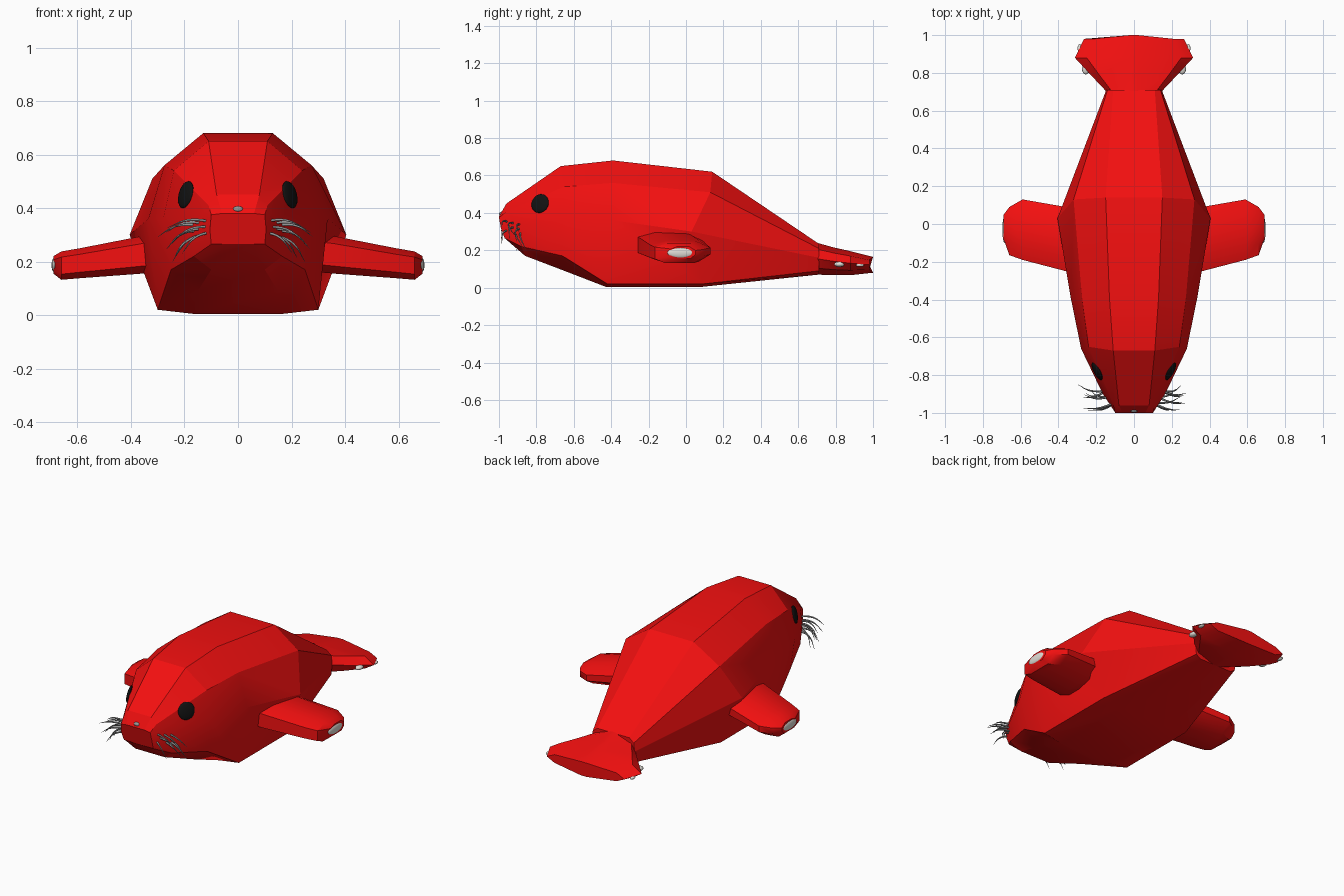
import bpy, bmesh, random
from mathutils import Vector
from mathutils.bvhtree import BVHTree
from math import radians

if "Cube" in bpy.data.objects:
    bpy.data.objects.remove(bpy.data.objects["Cube"])

random.seed(4)


def material(name, rgb):
    m = bpy.data.materials.new(name)
    m.diffuse_color = (*rgb, 1)
    m.use_nodes = True
    m.node_tree.nodes["Principled BSDF"].inputs["Base Color"].default_value = m.diffuse_color
    return m


RED = material("red", (0.9, 0.005, 0.005))
BLACK = material("black", (0.006, 0.006, 0.006))
CLAW = material("claw_white", (0.75, 0.73, 0.68))
GREY = material("whisker_grey", (0.3, 0.3, 0.3))


def finish(obj, mat, angle):
    obj.data.materials.append(mat)
    bpy.ops.object.select_all(action='DESELECT')
    obj.select_set(True)
    bpy.context.view_layer.objects.active = obj
    bpy.ops.object.shade_smooth_by_angle(angle=radians(angle))
    return obj


def loft(name, rings, mat, angle=22):
    """Skin closed rings of equal length and cap both ends."""
    bm = bmesh.new()
    vs = [[bm.verts.new(p) for p in r] for r in rings]
    n = len(rings[0])
    for a, b in zip(vs, vs[1:]):
        for i in range(n):
            j = (i + 1) % n
            bm.faces.new((a[i], a[j], b[j], b[i]))
    bm.faces.new(vs[0])
    bm.faces.new(vs[-1])
    bmesh.ops.recalc_face_normals(bm, faces=bm.faces)
    me = bpy.data.meshes.new(name)
    bm.to_mesh(me)
    bm.free()
    obj = bpy.data.objects.new(name, me)
    bpy.context.collection.objects.link(obj)
    return finish(obj, mat, angle)


def full(half):
    """Complete a half ring by mirroring it across x."""
    return half + [(-x, y, z) for x, y, z in reversed(half)]


def ellipsoid(name, loc, size, mat, normal=None):
    bpy.ops.mesh.primitive_uv_sphere_add(segments=20, ring_count=12, location=loc)
    o = bpy.context.object
    o.name = name
    o.scale = size
    if normal:
        o.rotation_euler = normal.to_track_quat('Z', 'Y').to_euler()
    return finish(o, mat, 60)


# body: half rings from muzzle to tail root, top to belly
body_rings = [full(h) for h in (
    [(.06, -1, .38), (.10, -1, .375), (.105, -.99, .32), (.10, -.97, .265), (.05, -.97, .265)],
    [(.08, -.96, .45), (.11, -.955, .41), (.165, -.90, .33), (.165, -.88, .22), (.10, -.86, .17)],
    [(.11, -.67, .65), (.24, -.65, .54), (.28, -.66, .36), (.25, -.66, .17), (.15, -.65, .09)],
    [(.13, -.39, .68), (.275, -.39, .56), (.335, -.39, .36), (.30, -.42, .02), (.17, -.43, .005)],
    [(.15, .14, .62), (.32, .13, .51), (.405, .03, .30), (.30, .09, .02), (.17, .09, .005)],
    [(.11, .71, .235), (.14, .71, .21), (.147, .71, .16), (.14, .71, .09), (.11, .71, .07)],
)]
body = loft("body", body_rings, RED)


# tail fluke: (centre y, edge y, half width, bottom z, top z)
def tail_ring(yc, ye, w, z0, z1):
    zm, d = (z0 + z1) / 2, (z1 - z0) * .2
    return full([(.02, yc, z1), (w * .8, ye, z1 - d), (w, ye, zm),
                 (w * .8, ye, z0 + d), (.02, yc, z0)])


loft("tail_fluke", [tail_ring(*r) for r in (
    (.70, .70, .145, .07, .24), (.79, .79, .23, .067, .215),
    (.88, .88, .313, .067, .195), (1.0, .98, .265, .08, .165))], RED, 30)

# side flippers: (x, back and front y, bottom and top z)
FLIPPER = ((.25, -.27, .08, .165, .31), (.36, -.25, .09, .155, .295),
           (.59, -.19, .13, .138, .25), (.66, -.165, .09, .132, .238),
           (.69, -.08, .05, .155, .22))
SECTION = ((0, .2), (0, .8), (.25, 1), (.75, 1), (1, .68), (1, .35), (.8, 0), (.2, 0))
for s, side in ((1, "right"), (-1, "left")):
    loft("flipper_" + side,
         [[(s * x, y0 + u * (y1 - y0), z0 + v * (z1 - z0)) for u, v in SECTION]
          for x, y0, y1, z0, z1 in FLIPPER], RED, 35)

# eyes set flush on the head surface, claws and whiskers on each side
bm = bmesh.new()
bm.from_mesh(body.data)
tree = BVHTree.FromBMesh(bm)
bm.free()
for s, side in ((1, "right"), (-1, "left")):
    hit, normal, *_ = tree.ray_cast(Vector((s, -.78, .45)), Vector((-s, 0, 0)))
    ellipsoid("eye_" + side, hit, (.052, .052, .014), BLACK, normal)

    ellipsoid("flipper_claw_" + side, (s * .685, -.03, .187), (.012, .07, .028), CLAW)
    ellipsoid("tail_claw_a_" + side, (s * .255, .82, .125), (.02, .028, .014), CLAW)
    ellipsoid("tail_claw_b_" + side, (s * .287, .93, .12), (.012, .022, .008), CLAW)

    cu = bpy.data.curves.new("whiskers_" + side, 'CURVE')
    cu.dimensions = '3D'
    cu.bevel_depth = .006
    cu.bevel_resolution = 1
    cu.resolution_u = 5
    for i in range(9):
        t = i / 8
        a = Vector((.115 + .025 * (i % 3), -.965 + .03 * (i % 3), .35 - .05 * t))
        length = .15 + random.uniform(-.025, .01)
        d = Vector((length * (1 - .45 * t), random.uniform(-.04, .06), -.015 - .075 * t))
        pts = (a - Vector((.02, -.02, 0)), a + d * .5 + Vector((0, 0, .012)),
               a + d + Vector((0, .01, -.01)))
        sp = cu.splines.new('BEZIER')
        sp.bezier_points.add(2)
        for bp, p, r in zip(sp.bezier_points, pts, (1, .7, .1)):
            bp.co = (s * p.x, p.y, p.z)
            bp.radius = r
            bp.handle_left_type = bp.handle_right_type = 'AUTO'
    cu.materials.append(GREY)
    bpy.context.collection.objects.link(bpy.data.objects.new("whiskers_" + side, cu))

# nose
ellipsoid("nose", (0, -.985, .395), (.02, .014, .012), GREY)
